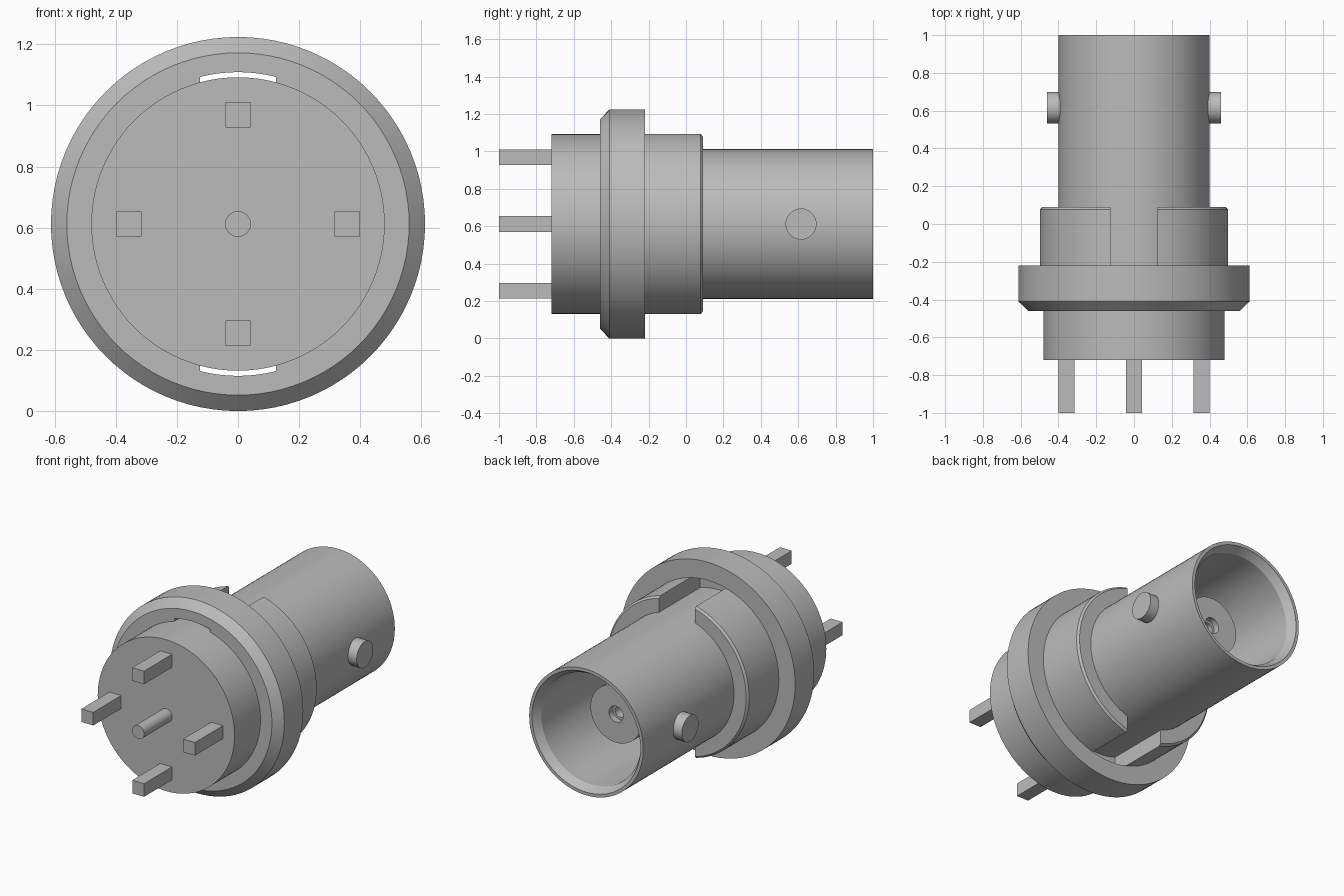
import bpy, bmesh, math
from mathutils import Matrix, Vector

if "Cube" in bpy.data.objects:
    bpy.data.objects.remove(bpy.data.objects["Cube"], do_unlink=True)

AXIS_Z = 0.612
SEGMENTS = 96

metal = bpy.data.materials.new("plain grey metal")
metal.use_nodes = True
GREY = (0.5, 0.5, 0.5, 1)
metal.diffuse_color = GREY
metal.node_tree.nodes["Principled BSDF"].inputs["Base Color"].default_value = GREY


def finish(name, bm, smooth=True):
    """Turn a bmesh into an object on the connector axis."""
    bmesh.ops.remove_doubles(bm, verts=bm.verts, dist=1e-5)
    bmesh.ops.recalc_face_normals(bm, faces=bm.faces)
    mesh = bpy.data.meshes.new(name)
    bm.to_mesh(mesh)
    bm.free()
    mesh.materials.append(metal)
    obj = bpy.data.objects.new(name, mesh)
    obj.location.z = AXIS_Z
    bpy.context.collection.objects.link(obj)
    if smooth:
        bpy.ops.object.select_all(action="DESELECT")
        obj.select_set(True)
        bpy.context.view_layer.objects.active = obj
        bpy.ops.object.shade_smooth_by_angle(angle=math.radians(30))
    return obj


def lathe(name, profile, closed=False):
    """Spin (radius, y) points around the y axis."""
    bm = bmesh.new()
    verts = [bm.verts.new((r, y, 0)) for r, y in profile]
    edges = [bm.edges.new(pair) for pair in zip(verts, verts[1:])]
    if closed:
        edges.append(bm.edges.new((verts[-1], verts[0])))
    bmesh.ops.spin(bm, geom=verts + edges, cent=(0, 0, 0), axis=(0, 1, 0),
                   angle=math.tau, steps=SEGMENTS, use_merge=True)
    return finish(name, bm)


def box(name, centre, size):
    bm = bmesh.new()
    bmesh.ops.create_cube(bm, size=1, matrix=Matrix.Translation(centre)
                          @ Matrix.Diagonal(Vector(size).to_4d()))
    return finish(name, bm, smooth=False)


# Rear body and chamfered flange
lathe("base_body", [(0, -0.72), (0.48, -0.72), (0.48, -0.32), (0, -0.32)])
lathe("flange", [(0.497, -0.46), (0.56, -0.46), (0.612, -0.41),
                 (0.612, -0.22), (0.497, -0.22)], closed=True)

# Collar, split top and bottom by a straight keyway
collar = lathe("split_collar", [(0.39, -0.46), (0.497, -0.46), (0.497, 0.078),
                                (0.485, 0.09), (0.39, 0.09)], closed=True)
cutter = box("keyway_cutter", (0, -0.2, 0), (0.25, 1, 1.4))
cutter.hide_render = True
cutter.hide_set(True)
cutter.display_type = "WIRE"
keyway = collar.modifiers.new("keyway", "BOOLEAN")
keyway.object = cutter
keyway.operation = "DIFFERENCE"
keyway.solver = "EXACT"

# Hollow barrel with a countersunk mouth
lathe("barrel", [(0, -0.34), (0.4, -0.34), (0.4, 1), (0.38, 1),
                 (0.35, 0.95), (0.35, 0.1), (0, 0.1)])

# Inner insulator with the contact socket
lathe("insulator", [(0, 0.09), (0.18, 0.09), (0.18, 0.7), (0.05, 0.7),
                    (0.05, 0.66), (0.035, 0.66), (0.035, 0.45), (0, 0.45)])

# Locking lugs and terminal pins on the two sides
for side, label in ((1, "left"), (-1, "right")):
    bm = bmesh.new()
    bmesh.ops.create_cone(bm, cap_ends=True, segments=48, radius1=0.083,
                          radius2=0.083, depth=0.08,
                          matrix=Matrix.Translation((side * 0.42, 0.615, 0))
                          @ Matrix.Rotation(math.pi / 2, 4, "Y"))
    finish(label + "_locking_lug", bm)
    box(label + "_pin", (side * 0.357, -0.855, 0), (0.083, 0.29, 0.083))

for side, label in ((1, "top"), (-1, "bottom")):
    box(label + "_pin", (0, -0.855, side * 0.357), (0.083, 0.29, 0.083))

# Round centre pin
lathe("centre_pin", [(0, -1), (0.042, -1), (0.042, -0.71), (0, -0.71)])
